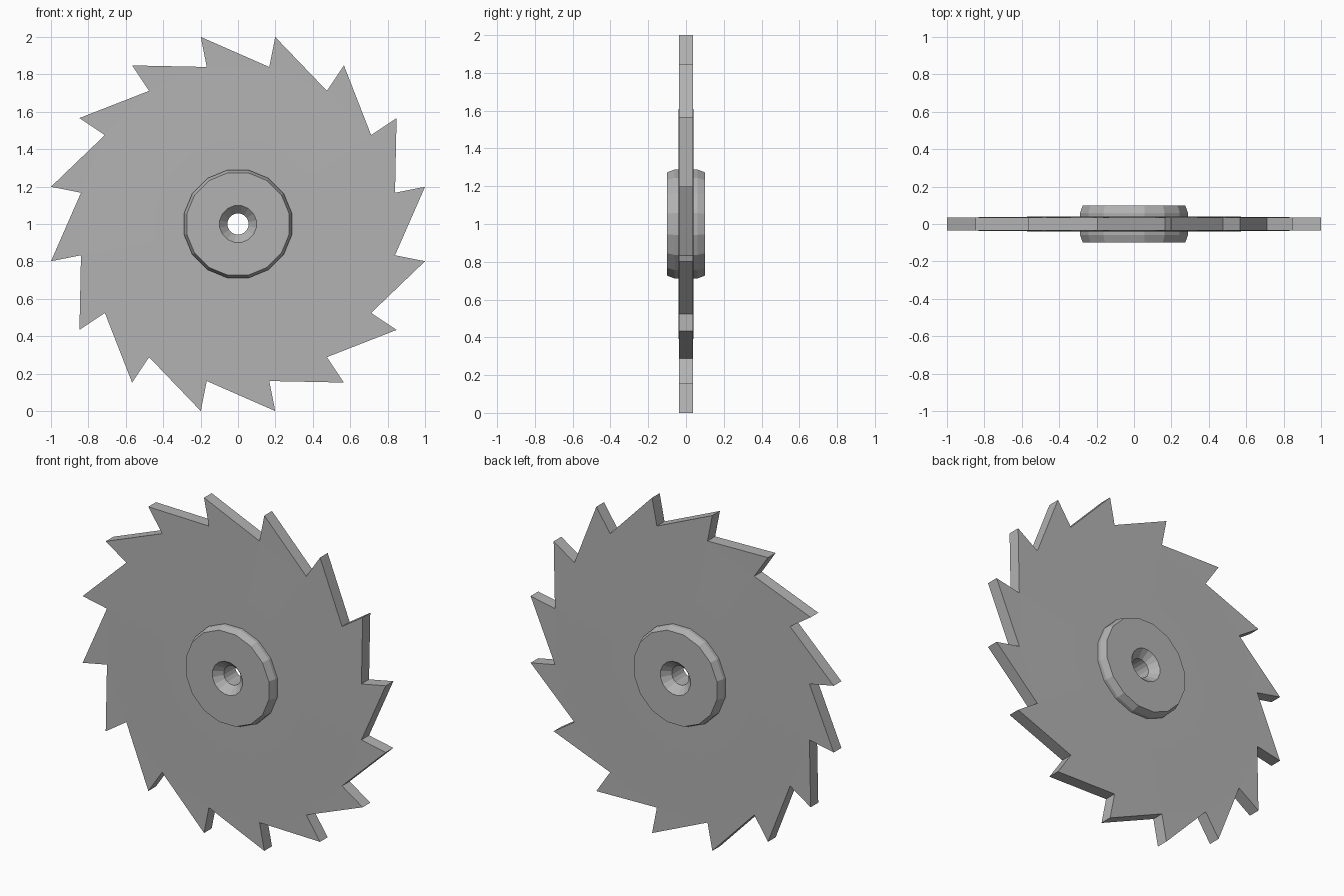
import bpy, bmesh
from math import sin, cos, pi

if "Cube" in bpy.data.objects:
    bpy.data.objects.remove(bpy.data.objects["Cube"])

N = 16            # teeth, and sides of the hub
TIP = 1.0196      # tooth tip radius
ROOT = 0.856      # tooth root radius
HALF = 0.036      # half thickness at the rim

bm = bmesh.new()


def ring(r, y):
    angles = [2 * pi * (k + 0.5) / N for k in range(N)]
    return [bm.verts.new((r * sin(a), y, 1 + r * cos(a))) for a in angles]


def bridge(a, b):
    for k in range(N):
        n = (k + 1) % N
        bm.faces.new((a[k], a[n], b[n], b[k]))


# Half profile (radius, y): countersunk bore, chamfered hub, slightly domed plate
half_profile = [(0.057, 0.054), (0.1, 0.1), (0.279, 0.1), (0.294, 0.06),
                (0.294, 0.04), (0.46, 0.04), (ROOT, HALF)]

sides = []
for s in (-1, 1):
    rings = [ring(r, s * y) for r, y in half_profile]
    for a, b in zip(rings, rings[1:]):
        bridge(a, b)
    sides.append((rings[0], rings[-1], ring(TIP, s * HALF)))

# Bore wall joining both sides
(bore_f, root_f, tip_f), (bore_b, root_b, tip_b) = sides
bridge(bore_f, bore_b)

# Ratchet teeth: radial leading edge, sloped back
for k in range(N):
    n = (k + 1) % N
    bm.faces.new((root_f[k], tip_f[k], root_f[n]))
    bm.faces.new((root_b[k], tip_b[k], root_b[n]))
    bm.faces.new((root_f[k], tip_f[k], tip_b[k], root_b[k]))
    bm.faces.new((tip_f[k], root_f[n], root_b[n], tip_b[k]))

bmesh.ops.recalc_face_normals(bm, faces=bm.faces[:])
mesh = bpy.data.meshes.new("saw_blade")
bm.to_mesh(mesh)
bm.free()

# Dark steel
steel = bpy.data.materials.new("dark_steel")
steel.diffuse_color = (0.45, 0.45, 0.45, 1)
steel.use_nodes = True
steel.node_tree.nodes["Principled BSDF"].inputs["Base Color"].default_value = steel.diffuse_color
mesh.materials.append(steel)

blade = bpy.data.objects.new("saw_blade", mesh)
bpy.context.collection.objects.link(blade)
